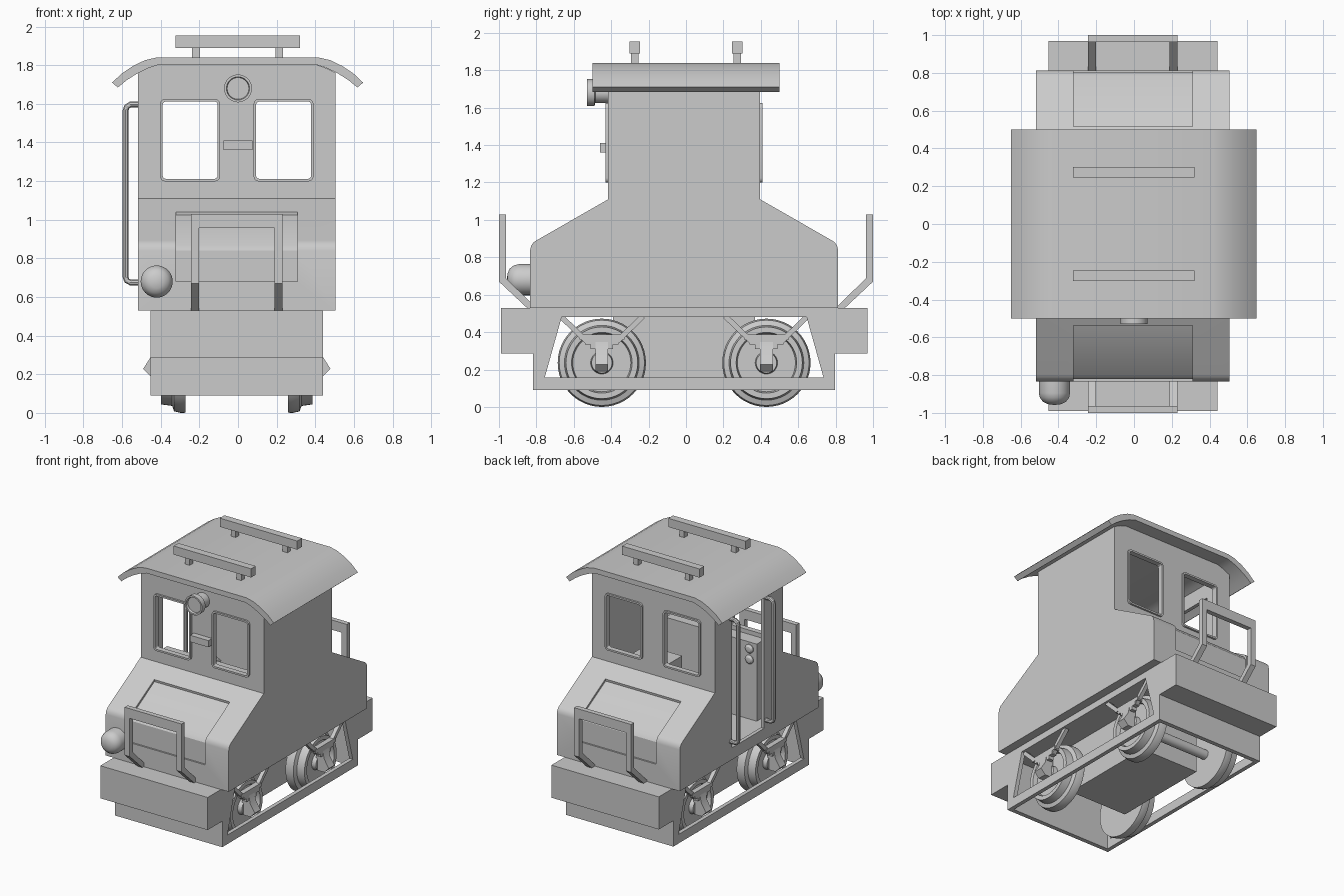
import bpy, bmesh, math
from mathutils import Matrix, Vector

if "Cube" in bpy.data.objects:
    bpy.data.objects.remove(bpy.data.objects["Cube"])

ENDS = (-1, 1)


def finish(name, bm):
    bmesh.ops.recalc_face_normals(bm, faces=bm.faces)
    me = bpy.data.meshes.new(name)
    bm.to_mesh(me)
    bm.free()
    ob = bpy.data.objects.new(name, me)
    bpy.context.collection.objects.link(ob)
    return ob


def prism(name, pts, axis, a, b):
    """Extrude a 2D outline along x (pts are y,z) or y (pts are x,z)."""
    bm = bmesh.new()
    put = (lambda p, t: (t, p[0], p[1])) if axis == 'x' else (lambda p, t: (p[0], t, p[1]))
    f = bm.faces.new([bm.verts.new(put(p, a)) for p in pts])
    ext = bmesh.ops.extrude_face_region(bm, geom=[f])['geom']
    d = Vector((b - a, 0, 0)) if axis == 'x' else Vector((0, b - a, 0))
    bmesh.ops.translate(bm, verts=[v for v in ext if isinstance(v, bmesh.types.BMVert)], vec=d)
    return finish(name, bm)


def box(name, x0, x1, y0, y1, z0, z1):
    x0, x1 = sorted((x0, x1))
    y0, y1 = sorted((y0, y1))
    return prism(name, [(x0, z0), (x1, z0), (x1, z1), (x0, z1)], 'y', y0, y1)


def lathe(name, pts, rot, loc, n=40):
    """Revolve (radius, height) points, then rotate and place."""
    bm = bmesh.new()
    vs = [bm.verts.new((r, 0, h)) for r, h in pts]
    es = [bm.edges.new(p) for p in zip(vs, vs[1:])]
    bmesh.ops.spin(bm, geom=vs + es, axis=(0, 0, 1), cent=(0, 0, 0),
                   angle=2 * math.pi, steps=n, use_duplicate=False)
    bmesh.ops.remove_doubles(bm, verts=bm.verts, dist=1e-5)
    bm.transform(Matrix.Translation(loc) @ rot)
    return finish(name, bm)


def tube(name, pts, r):
    cu = bpy.data.curves.new(name, 'CURVE')
    cu.dimensions = '3D'
    cu.bevel_depth, cu.bevel_resolution = r, 3
    sp = cu.splines.new('POLY')
    sp.points.add(len(pts) - 1)
    for p, c in zip(sp.points, pts):
        p.co = (*c, 1)
    ob = bpy.data.objects.new(name, cu)
    bpy.context.collection.objects.link(ob)
    bpy.context.view_layer.objects.active = ob
    ob.select_set(True)
    bpy.ops.object.convert(target='MESH')
    bpy.context.object.select_set(False)


def cut(ob, *cutters):
    bpy.context.view_layer.objects.active = ob
    for c in cutters:
        m = ob.modifiers.new('cut', 'BOOLEAN')
        m.operation, m.solver, m.object = 'DIFFERENCE', 'EXACT', c
        bpy.ops.object.modifier_apply(modifier=m.name)
        bpy.data.objects.remove(c)


def both(half):
    """Close a half outline by mirroring it in its first coordinate."""
    return half + [(-a, b) for a, b in reversed(half)]


def round_rect(x0, x1, z0, z1, r):
    out = []
    for cx, cz, a0 in ((x1 - r, z1 - r, 0), (x0 + r, z1 - r, 90), (x0 + r, z0 + r, 180), (x1 - r, z0 + r, 270)):
        for k in range(4):
            a = math.radians(a0 + 30 * k)
            out.append((cx + r * math.cos(a), cz + r * math.sin(a)))
    return out


TO_FRONT = Matrix.Rotation(math.pi / 2, 4, 'X')

# Body: two sloping hoods and a hollow cab
body = prism('body_and_cab', both([(.823, .53), (.823, .84), (.817, .864), (.803, .882), (.785, .893),
                                   (.406, 1.11), (.406, 1.86)]), 'x', -.512, .512)
under = [(.41, 1.802), (.46, 1.786), (.52, 1.757), (.575, 1.722), (.62, 1.685)]
cut(body,
    box('cutter', -.485, .485, -.38, .38, .6, 2.1),
    prism('cutter', both([(.7, 2.2), (.7, 1.64)] + under[::-1]), 'y', -1, 1),
    box('cutter', -.7, -.4, -.18, .20, .62, 1.66))
for s in ENDS:
    cut(body, prism('cutter', [(s * a, b) for a, b in
        [(.95, .68), (.811, .68), (.811, .84), (.79, .872), (.525, 1.024), (.55, 1.2), (.95, 1.2)]],
        'x', -.315, .315))

# Windows and their raised rims
for s in ENDS:
    x0, x1 = sorted((s * .1, s * .384))
    cut(body, prism('cutter', round_rect(x0, x1, 1.212, 1.612, .015), 'y', -.6, .6))
    for e in ENDS:
        rim = prism('window_rim', round_rect(x0 - .013, x1 + .013, 1.199, 1.625, .025), 'y', e * .40, e * .42)
        cut(rim, prism('cutter', round_rect(x0, x1, 1.212, 1.612, .015), 'y', -.6, .6))

# Curved roof with two raised bars
roof_top = [(.65, 1.71), (.60, 1.757), (.54, 1.797), (.48, 1.826), (.42, 1.84)]
prism('roof', both(under + roof_top)[:10] + [(-a, b) for a, b in roof_top[::-1]] +
      [(-a, b) for a, b in under[::-1]], 'y', -.5, .5)
for e in ENDS:
    y = e * .274
    box('roof_bar', -.322, .322, y - .028, y + .028, 1.89, 1.955)
    for s in ENDS:
        box('roof_bar_foot', s * .195, s * .235, y - .02, y + .02, 1.83, 1.9)

# Lamps and bracket on the front
lathe('headlamp', [(0, 0), (.055, 0), (.055, .07), (.072, .075), (.072, .115), (.06, .115), (.056, .1), (0, .1)],
      TO_FRONT, (.006, -.405, 1.68))
box('lamp_bracket', -.07, .082, -.45, -.40, 1.36, 1.41)
lathe('hood_lamp', [(0, -.02), (.083, -.02), (.083, .065), (.077, .09), (.06, .112), (.035, .124), (0, .128)],
      TO_FRONT, (-.415, -.82, .68))

# Bent safety rails at both ends
for e in ENDS:
    for s in ENDS:
        prism('end_rail_post', [(e * a, b) for a, b in
              [(1, 1.03), (1, .67), (.84, .52), (.80, .53), (.963, .688), (.963, 1.03)]],
              'x', s * .195, s * .237)
    box('end_rail_bar', -.2, .2, e * .963, e, .957, 1.03)

# Grab rails beside the doorway
for y in (-.20, .22):
    tube('grab_rail', [(-.50, y, .675), (-.55, y, .675), (-.57, y, .685), (-.576, y, .705),
                       (-.576, y, 1.565), (-.57, y, 1.585), (-.55, y, 1.597), (-.50, y, 1.597)], .016)

# Cab controls
box('control_console', -.38, .38, -.385, -.28, .6, 1.18)
for z in (1.05, 1.13):
    lathe('gauge', [(0, -.02), (.033, -.02), (.033, 0), (.02, .012), (0, .016)],
          TO_FRONT.inverted(), (-.32, -.275, z), 20)
box('control_cabinet', .15, .45, -.15, .3, .6, 1.0)
tube('brake_lever', [(.0, -.3, 1.1), (.0, -.2, 1.14), (-.1, -.18, 1.17)], .012)

# Underframe: deck, buffer beams, end plates and open side plates
box('deck', -.447, .447, -.81, .81, .48, .535)
for e in ENDS:
    box('buffer_beam', -.447, .447, e * .79, e * .98, .285, .53)
    box('end_plate', -.447, .447, e * .775, e * .807, .09, .5)
for s in ENDS:
    side = box('side_frame', s * .417, s * .447, -.807, .807, .09, .53)
    cut(side, prism('cutter', both([(.745, .158), (.655, .48)]), 'x', -.6, .6))
box('motor_box', -.24, .24, -.38, .38, .12, .5)

# Wheels, axles, axle boxes and springs
wheel = [(0, .265), (.235, .265), (.236, .29), (.228, .325), (.2, .335), (.192, .392), (.162, .392),
         (.155, .36), (.06, .36), (.055, .392), (0, .392)]
for y in (-.44, .44):
    lathe('axle', [(0, -.35), (.035, -.35), (.035, .35), (0, .35)],
          Matrix.Rotation(math.pi / 2, 4, 'Y'), (0, y, .236), 20)
    for s in ENDS:
        lathe('wheel', wheel, Matrix.Rotation(s * math.pi / 2, 4, 'Y'), (0, y, .236), 48)
        prism('axle_box', [(s * a, b) for a, b in
              [(.38, .19), (.447, .19), (.485, .228), (.447, .288), (.43, .37), (.38, .37)]],
              'y', y - .034, y + .034)
        for half, z in ((.06, .31), (.09, .335), (.12, .36)):
            box('spring_leaf', s * .395, s * .435, y - half, y + half, z, z + .027)
        for d in ENDS:
            prism('spring_hanger', [(y + d * a, b) for a, b in
                  [(.07, .36), (.09, .34), (.23, .475), (.21, .495)]], 'x', s * .40, s * .43)

# Centre everything and smooth the round parts
for ob in bpy.data.objects:
    ob.location.x -= .006 if not ob.name.startswith('roof') else .002
    if not ob.name.startswith(('roof', 'end_rail')):
        ob.location.y -= .01
    ob.select_set(True)
    bpy.context.view_layer.objects.active = ob
bpy.ops.object.shade_smooth_by_angle(angle=math.radians(30))
